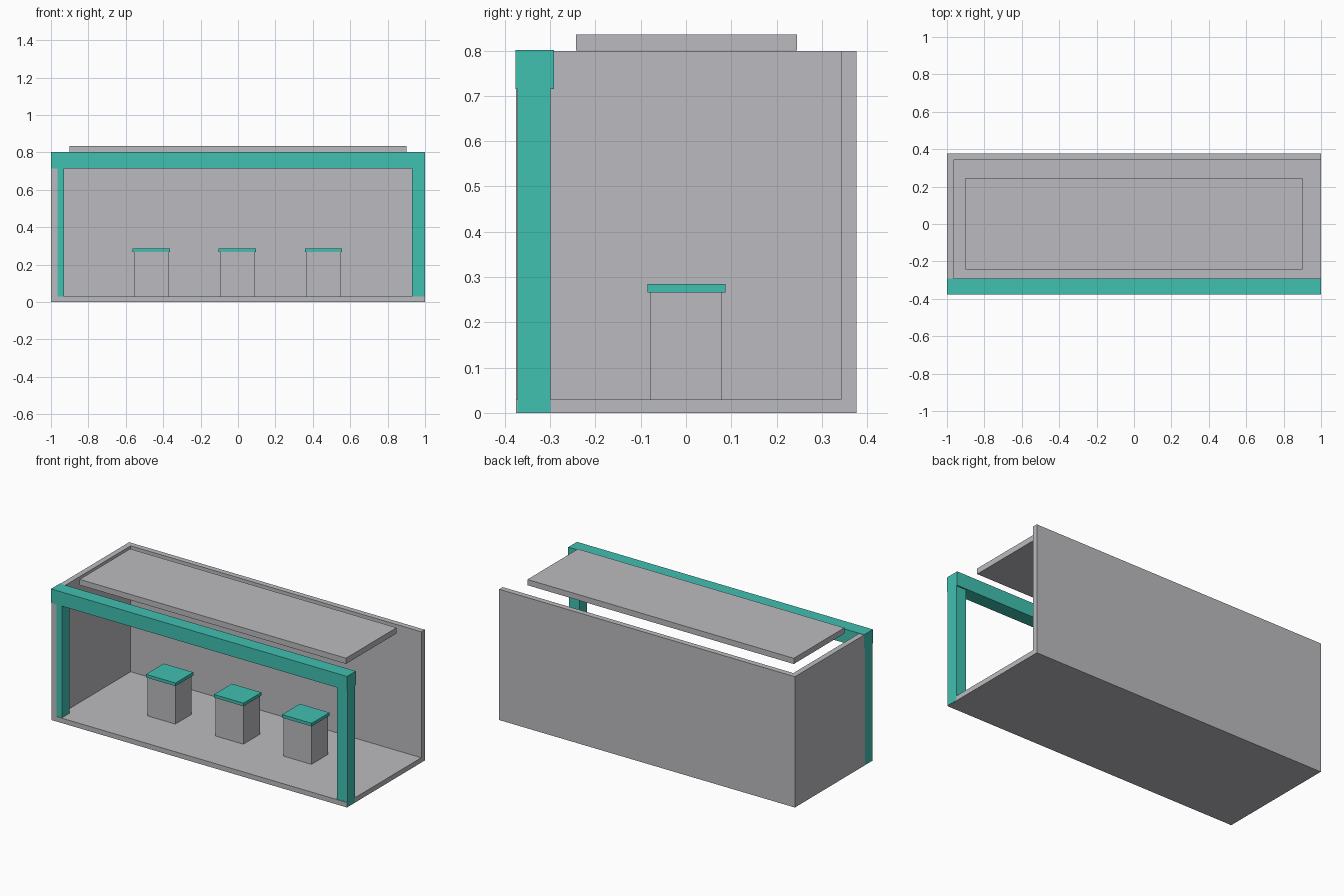
import bpy
import bmesh

if "Cube" in bpy.data.objects:
    bpy.data.objects.remove(bpy.data.objects["Cube"], do_unlink=True)


def make_material(name, rgb):
    mat = bpy.data.materials.new(name)
    mat.use_nodes = True
    colour = (*rgb, 1.0)
    mat.diffuse_color = colour
    mat.node_tree.nodes["Principled BSDF"].inputs["Base Color"].default_value = colour
    return mat


grey = make_material("light grey", (0.50, 0.50, 0.525))
teal = make_material("teal", (0.053, 0.53, 0.44))


def box(name, xs, ys, zs, mat):
    """Axis-aligned box given by its (min, max) range on each axis."""
    bm = bmesh.new()
    bmesh.ops.create_cube(bm, size=1)
    for v in bm.verts:
        v.co = [r[1] if c > 0 else r[0] for c, r in zip(v.co, (xs, ys, zs))]
    mesh = bpy.data.meshes.new(name)
    bm.to_mesh(mesh)
    bm.free()
    mesh.materials.append(mat)
    obj = bpy.data.objects.new(name, mesh)
    bpy.context.collection.objects.link(obj)
    return obj


# Shell: floor, back wall and one end wall, hollowed from a solid block
shell = box("shell", (-0.999, 0.999), (-0.375, 0.376), (0, 0.799), grey)
cutter = box("shell_cutter", (-0.965, 1.5), (-1, 0.342), (0.03, 1.5), grey)
cut = shell.modifiers.new("hollow", "BOOLEAN")
cut.operation = "DIFFERENCE"
cut.solver = "EXACT"
cut.object = cutter
bpy.context.view_layer.objects.active = shell
bpy.ops.object.modifier_apply(modifier=cut.name)
bpy.data.objects.remove(cutter, do_unlink=True)

# Front frame: two posts carrying a beam
for side, xs in (("right", (-1, -0.93)), ("left", (0.93, 1))):
    box(side + "_post", xs, (-0.372, -0.299), (0.001, 0.715), teal)
box("front_beam", (-1, 1), (-0.376, -0.291), (0.715, 0.801), teal)

# Floating roof panel
box("roof_panel", (-0.9, 0.9), (-0.243, 0.245), (0.8, 0.835), grey)

# Row of stools with coloured seats
for name, x in (("right", -0.463), ("middle", -0.003), ("left", 0.457)):
    box(name + "_stool_base", (x - 0.094, x + 0.094), (-0.078, 0.08), (0.03, 0.266), grey)
    box(name + "_stool_seat", (x - 0.1, x + 0.1), (-0.085, 0.087), (0.266, 0.285), teal)
